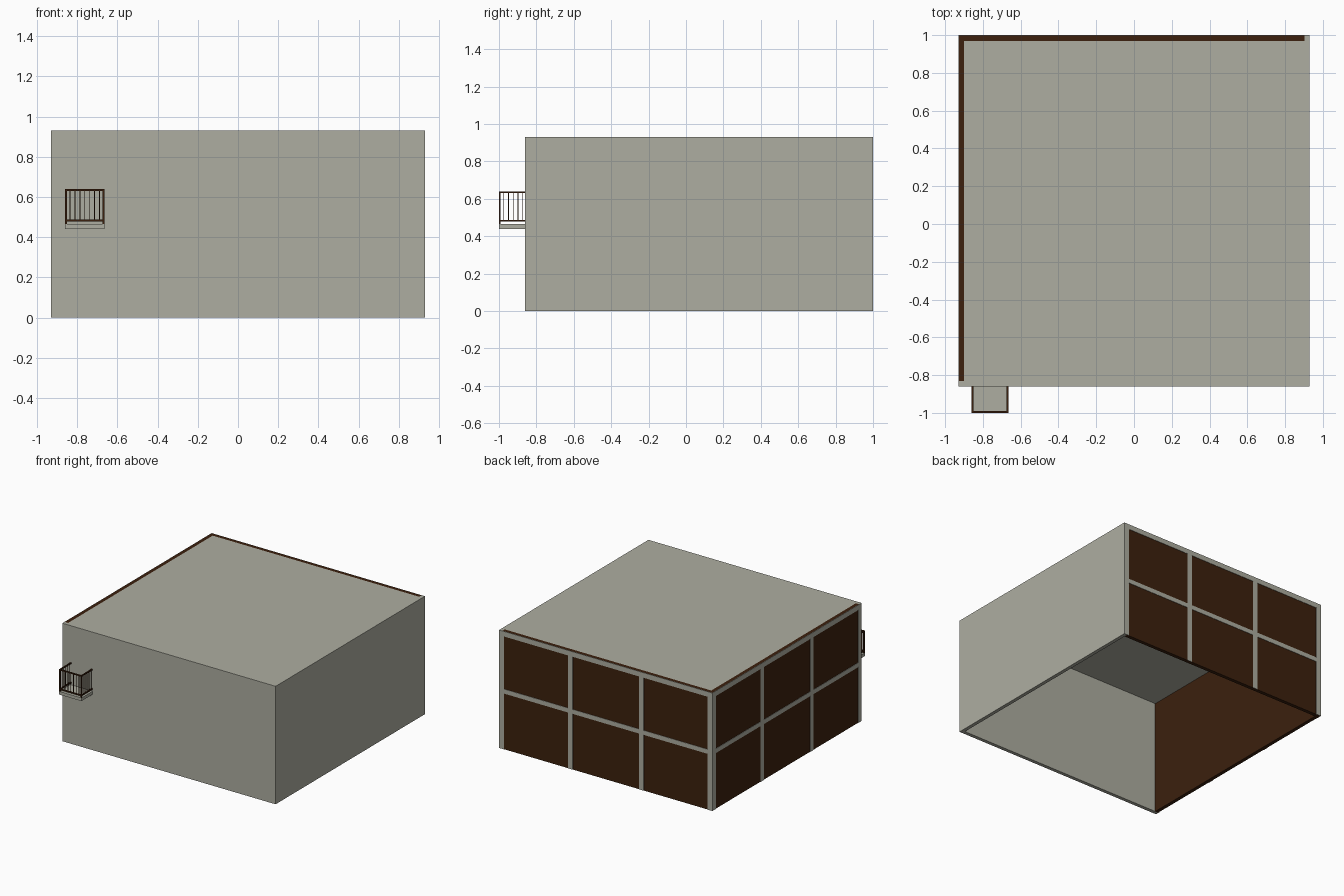
import bpy, bmesh
from mathutils import Vector

if "Cube" in bpy.data.objects:
    bpy.data.objects.remove(bpy.data.objects["Cube"])


def material(name, rgb):
    m = bpy.data.materials.new(name)
    m.diffuse_color = (*rgb, 1.0)
    m.use_nodes = True
    m.node_tree.nodes["Principled BSDF"].inputs["Base Color"].default_value = m.diffuse_color
    return m


CONCRETE = material("warm_grey_concrete", (0.42, 0.42, 0.355))
BROWN = material("dark_brown", (0.045, 0.0145, 0.004))


def boxes(name, mat, spans):
    """One object from boxes given as (x0, x1, y0, y1, z0, z1)."""
    bm = bmesh.new()
    for x0, x1, y0, y1, z0, z1 in spans:
        geo = bmesh.ops.create_cube(bm, size=1)
        mid = Vector((x0 + x1, y0 + y1, z0 + z1)) / 2
        size = Vector((x1 - x0, y1 - y0, z1 - z0))
        for v in geo["verts"]:
            v.co = mid + v.co * size
    me = bpy.data.meshes.new(name)
    bm.to_mesh(me)
    bm.free()
    me.materials.append(mat)
    ob = bpy.data.objects.new(name, me)
    bpy.context.collection.objects.link(ob)
    return ob


# Main dimensions: hollow block, open underneath
X, Y0, Y1, H, T = 0.93, -0.86, 1.0, 0.93, 0.028
E = 0.003            # how far the mullions stand proud of the panels
XL, YB = -X + E, Y1 - E

# Concrete walls and roof
boxes("front_wall", CONCRETE, [(-X, X, Y0, Y0 + T, 0, H)])
boxes("right_wall", CONCRETE, [(X - T, X, Y0 + T, Y1, 0, H)])
boxes("roof", CONCRETE, [(XL + T, X - T, Y0 + T, YB - T, H - T, H)])

# Brown panel walls
boxes("back_panel", BROWN, [(XL, X - T, YB - T, YB, 0, H)])
boxes("left_panel", BROWN, [(XL, XL + T, Y0 + T, YB - T, 0, H)])

# Mullion grids: end posts, posts at thirds, middle rail and top rail
W = 0.042


def grid(a0, a1):
    """Strips as (start, end, z0, z1) along a wall from a0 to a1."""
    third = (a1 - a0) / 3
    posts = [(a0, a0 + W), (a1 - W, a1)]
    posts += [(a0 + third * i - W / 2, a0 + third * i + W / 2) for i in (1, 2)]
    out = [(p, q, 0, H) for p, q in posts]
    posts.sort()
    for (_, p), (q, _) in zip(posts, posts[1:]):
        out += [(p, q, 0.44, 0.475), (p, q, H - 0.04, H)]
    return out


boxes("back_mullions", CONCRETE,
      [(a, b, YB, Y1, z0, z1) for a, b, z0, z1 in grid(-X, X)])
boxes("left_mullions", CONCRETE,
      [(-X, XL, a, b, z0, z1) for a, b, z0, z1 in grid(Y0, YB)])

# Balcony slab
BX0, BX1, BY = -0.86, -0.665, -1.0
boxes("balcony_slab", CONCRETE, [(BX0, BX1, BY, Y0, 0.44, 0.465)])

# Balcony railing: corner posts, rails and thin bars
R, B = 0.009, 0.004
rail = [(x, x + R, BY, BY + R, 0.465, 0.64) for x in (BX0, BX1 - R)]
for z in (0.478, 0.631):
    rail.append((BX0 + R, BX1 - R, BY, BY + R, z, z + R))
    for x in (BX0, BX1 - R):
        rail.append((x, x + R, BY + R, Y0, z, z + R))
boxes("railing_frame", BROWN, rail)

bars = []
for i in range(1, 8):
    x = BX0 + (BX1 - BX0) * i / 8
    bars.append((x - B / 2, x + B / 2, BY + 0.003, BY + 0.007, 0.485, 0.633))
for i in range(1, 6):
    y = BY + (Y0 - BY) * i / 5.5
    for x in (BX0 + R / 2, BX1 - R / 2):
        bars.append((x - B / 2, x + B / 2, y - B / 2, y + B / 2, 0.485, 0.633))
boxes("railing_bars", BROWN, bars)
